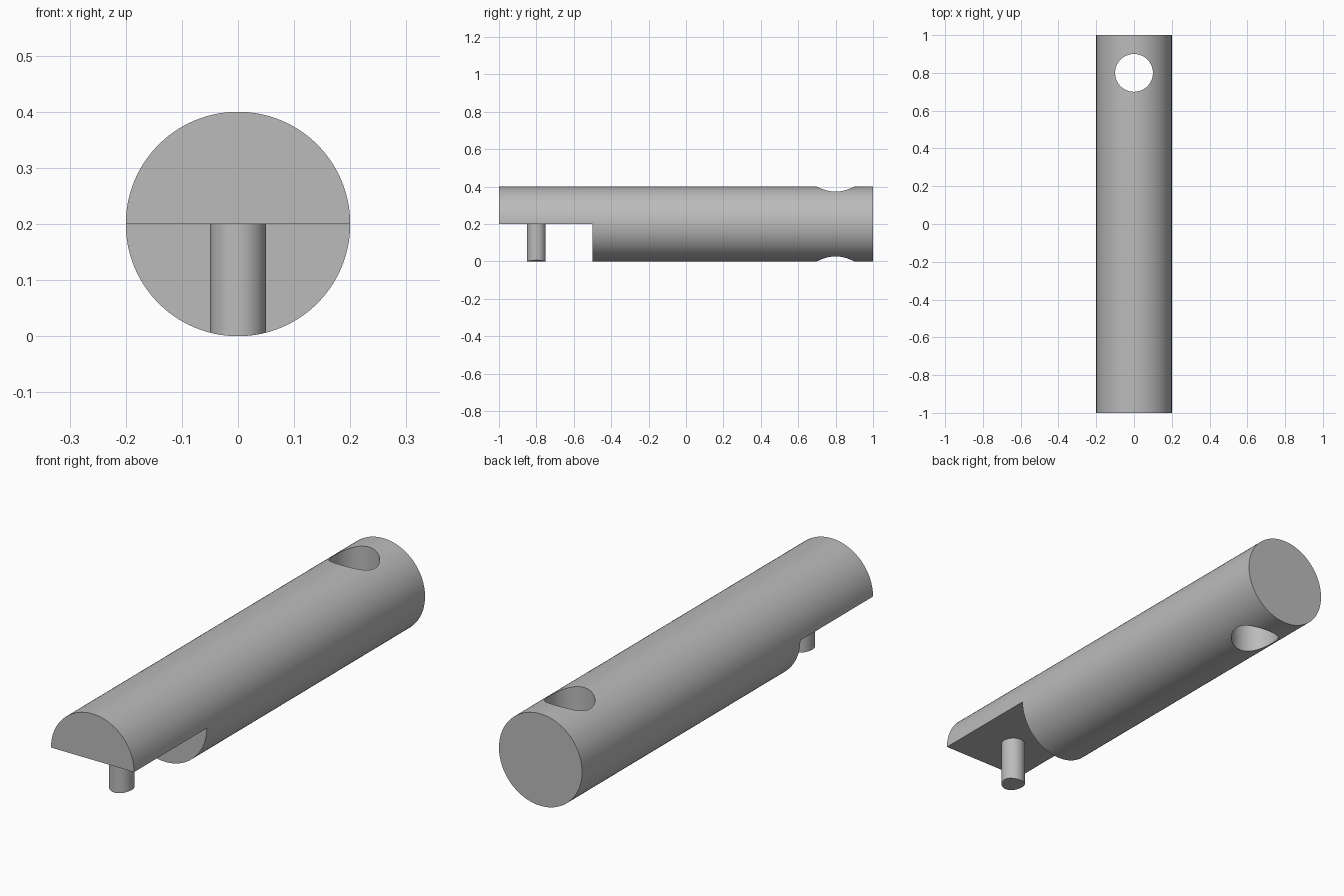
import bpy
import math

default = bpy.data.objects.get("Cube")
if default:
    bpy.data.objects.remove(default, do_unlink=True)

# Single plain grey
grey = bpy.data.materials.new("plain grey")
grey.use_nodes = True
colour = (0.5, 0.5, 0.5, 1)
grey.diffuse_color = colour
grey.node_tree.nodes["Principled BSDF"].inputs["Base Color"].default_value = colour

R = 0.2


def cylinder(name, radius, length, location, along_y=False, sides=128):
    tilt = (math.pi / 2, 0, 0) if along_y else (0, 0, 0)
    bpy.ops.mesh.primitive_cylinder_add(vertices=sides, radius=radius, depth=length,
                                        location=location, rotation=tilt)
    obj = bpy.context.object
    obj.name = name
    obj.data.materials.append(grey)
    return obj


def block(name, size, location):
    bpy.ops.mesh.primitive_cube_add(size=1, location=location)
    obj = bpy.context.object
    obj.name = name
    obj.scale = size
    obj.data.materials.append(grey)
    return obj


def carve(target, tool, operation):
    # Apply the boolean, then discard the tool
    tool.hide_render = True
    mod = target.modifiers.new(operation.lower(), "BOOLEAN")
    mod.operation, mod.solver, mod.object = operation, "EXACT", tool
    bpy.context.view_layer.update()
    bpy.context.view_layer.objects.active = target
    bpy.ops.object.modifier_apply(modifier=mod.name)
    bpy.data.objects.remove(tool, do_unlink=True)


# Round bar with a half-depth step at the front and a cross hole at the back
bar = cylinder("bar", R, 2, (0, 0, R), along_y=True)
carve(bar, block("step_cutter", (1, 1, 1), (0, -1, R - 0.5)), "DIFFERENCE")
carve(bar, cylinder("hole_cutter", 0.1, 1, (0, 0.8, R), sides=96), "DIFFERENCE")

# Peg under the step, its foot trimmed to the bar's curve
peg = cylinder("peg", 0.05, 0.3, (0, -0.8, 0.05), sides=64)
carve(peg, cylinder("foot_trimmer", R, 2, (0, 0, R), along_y=True), "INTERSECT")

# Smooth sides, sharp rims
for part in (bar, peg):
    bpy.ops.object.select_all(action="DESELECT")
    part.select_set(True)
    bpy.context.view_layer.objects.active = part
    bpy.ops.object.shade_smooth_by_angle(angle=math.radians(30))
